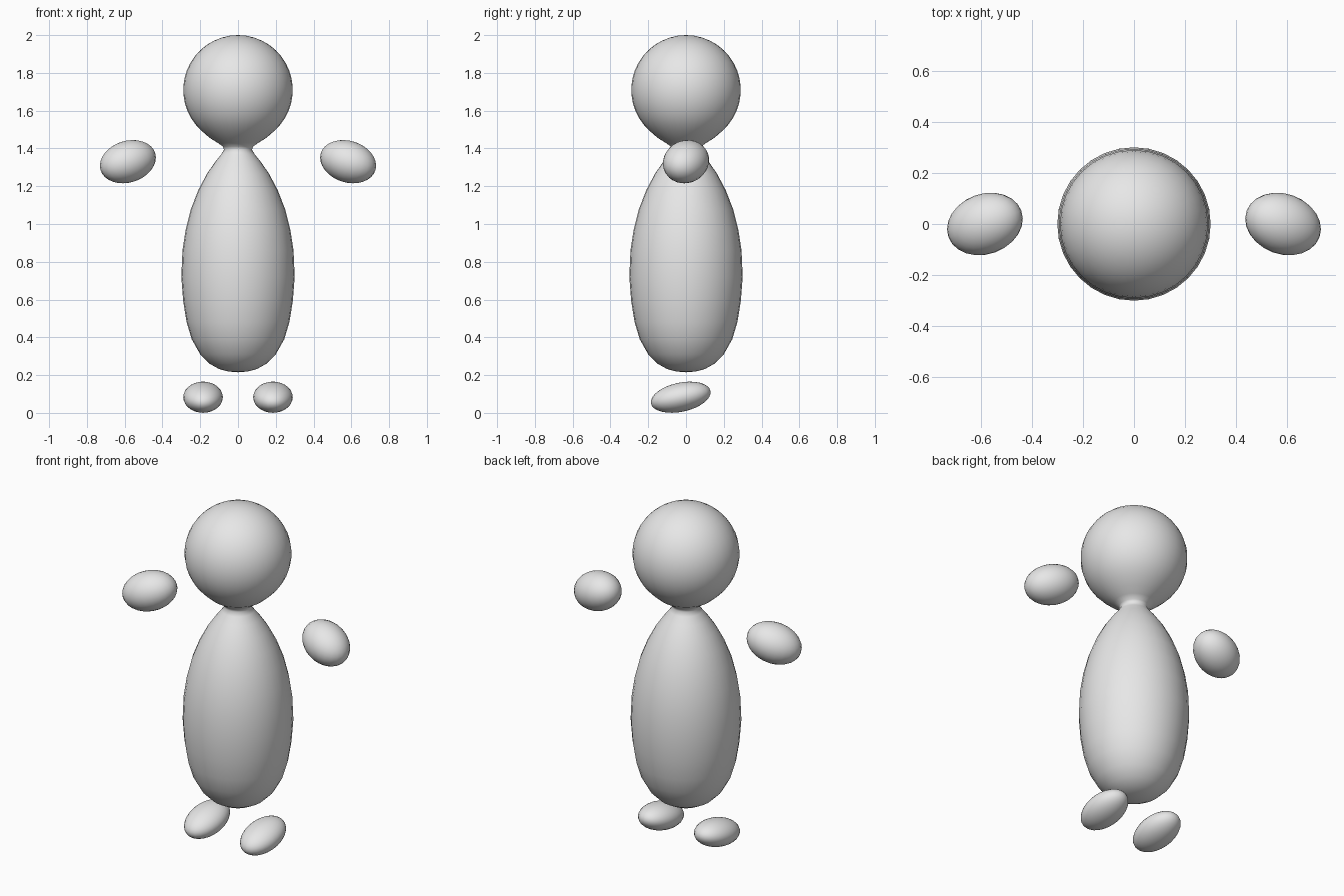
import bpy
import bmesh
import math
from mathutils import Matrix, Vector

if "Cube" in bpy.data.objects:
    bpy.data.objects.remove(bpy.data.objects["Cube"], do_unlink=True)

# Single plain grey
grey = bpy.data.materials.new("plain grey")
grey.use_nodes = True
grey.diffuse_color = (0.8, 0.8, 0.8, 1)
grey.node_tree.nodes["Principled BSDF"].inputs["Base Color"].default_value = (0.8, 0.8, 0.8, 1)


def finish(bm, name):
    """Turn a bmesh into a smooth shaded grey object."""
    bmesh.ops.recalc_face_normals(bm, faces=bm.faces)
    for face in bm.faces:
        face.smooth = True
    mesh = bpy.data.meshes.new(name)
    bm.to_mesh(mesh)
    bm.free()
    mesh.materials.append(grey)
    obj = bpy.data.objects.new(name, mesh)
    bpy.context.collection.objects.link(obj)
    return obj


def lathe(name, profile, sides=32):
    """Spin a (radius, height) profile around the z axis."""
    bm = bmesh.new()
    verts = [bm.verts.new((r, 0, z)) for r, z in profile]
    edges = [bm.edges.new(pair) for pair in zip(verts, verts[1:])]
    bmesh.ops.spin(bm, geom=verts + edges, cent=(0, 0, 0), axis=(0, 0, 1),
                   angle=math.tau, steps=sides)
    bmesh.ops.remove_doubles(bm, verts=bm.verts, dist=0.0005)
    return finish(bm, name)


def ellipsoid(name, centre, radii, pitch_x=0, pitch_y=0, yaw=0):
    """Stretched and tilted ball."""
    bm = bmesh.new()
    bmesh.ops.create_uvsphere(bm, u_segments=24, v_segments=16, radius=1)
    turn = (Matrix.Rotation(math.radians(yaw), 4, "Z")
            @ Matrix.Rotation(math.radians(pitch_y), 4, "Y")
            @ Matrix.Rotation(math.radians(pitch_x), 4, "X"))
    bm.transform(Matrix.Translation(Vector(centre)) @ turn
                 @ Matrix.Diagonal((*radii, 1)))
    return finish(bm, name)


# Head and body in one skin, joined by a narrow neck
body = [(0, .215), (.05, .219), (.1, .232), (.15, .26), (.2, .31), (.245, .39),
        (.272, .48), (.29, .59), (.3, .72), (.294, .86), (.277, .97),
        (.249, 1.08), (.21, 1.18), (.165, 1.265), (.12, 1.33), (.088, 1.37),
        (.074, 1.393), (.08, 1.41), (.108, 1.43), (.15, 1.456)]
head_radius, head_height = .29, 1.71
head = []
for step in range(17):
    a = math.radians(-48 + 138 * step / 16)
    head.append((head_radius * math.cos(a), head_height + head_radius * math.sin(a)))
head[-1] = (0, 2)
lathe("head_and_body", body + head)

# Floating hands and feet, mirrored across x
for side, s in (("left", 1), ("right", -1)):
    ellipsoid(side + "_hand", (s * .583, 0, 1.33), (.155, .118, .11),
              pitch_y=s * 17, yaw=s * -20)
    ellipsoid(side + "_foot", (s * .185, -.028, .083), (.105, .161, .077),
              pitch_x=12)
